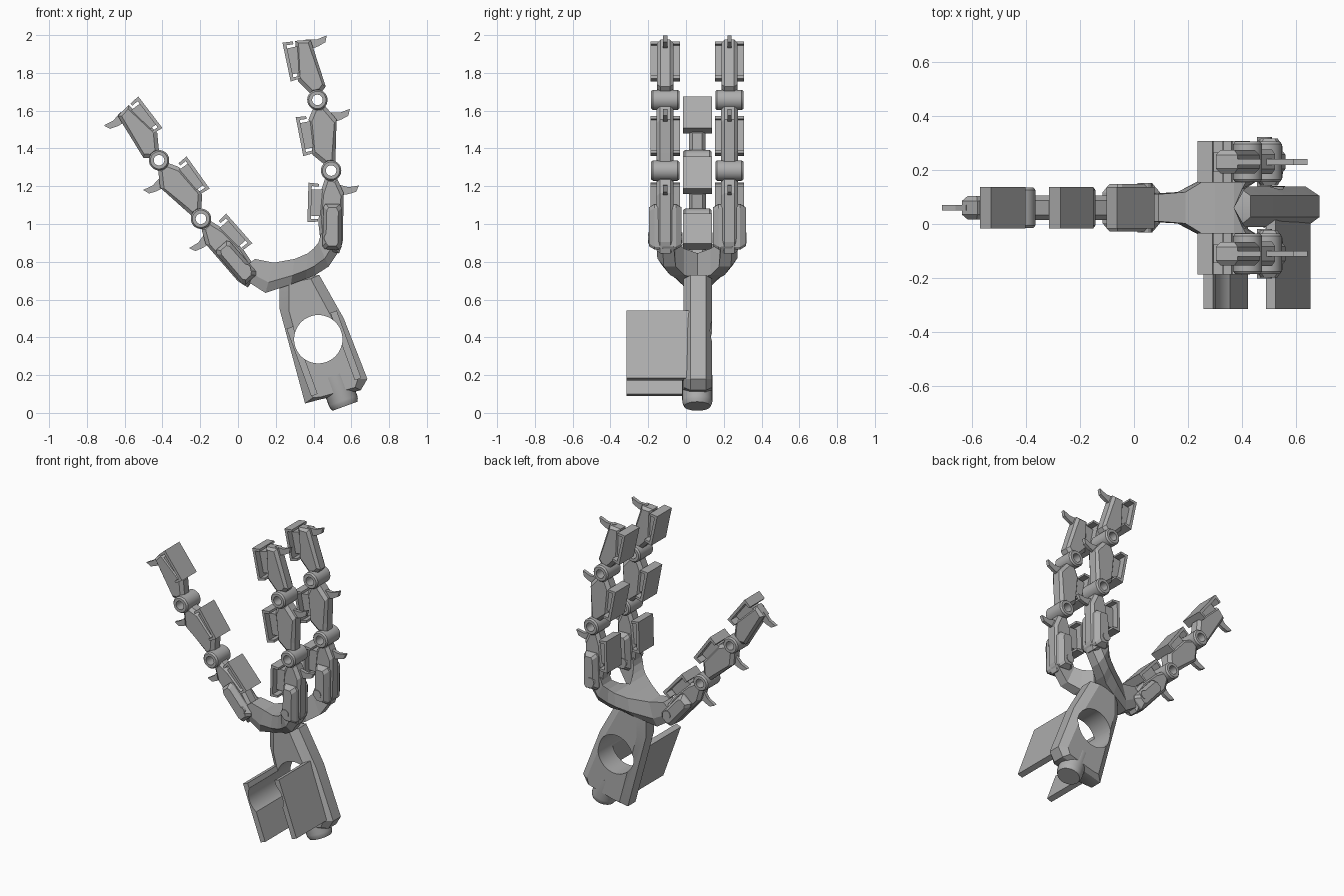
import bpy, bmesh, math
from mathutils import Vector

if "Cube" in bpy.data.objects:
    bpy.data.objects.remove(bpy.data.objects["Cube"])

grey = bpy.data.materials.new("metal grey")
grey.diffuse_color = (0.42, 0.42, 0.42, 1)
grey.use_nodes = True
grey.node_tree.nodes["Principled BSDF"].inputs["Base Color"].default_value = grey.diffuse_color
YC = 0.06  # mirror plane of the hand


def finish(name, bm):
    bmesh.ops.recalc_face_normals(bm, faces=bm.faces)
    me = bpy.data.meshes.new(name)
    bm.to_mesh(me)
    bm.free()
    ob = bpy.data.objects.new(name, me)
    bpy.context.collection.objects.link(ob)
    me.materials.append(grey)
    return ob


def loft(name, rings, closed=False):
    """Skin equal-length rings of points; cap the ends unless closed."""
    bm = bmesh.new()
    vs = [[bm.verts.new(p) for p in r] for r in rings]
    n = len(vs[0])
    pairs = list(zip(vs, vs[1:])) + ([(vs[-1], vs[0])] if closed else [])
    for a, b in pairs:
        for i in range(n):
            j = (i + 1) % n
            bm.faces.new((a[i], a[j], b[j], b[i]))
    if not closed:
        bm.faces.new(vs[0])
        bm.faces.new(vs[-1])
    return finish(name, bm)


def frame(origin, angle, side, yc):
    """Map (along, inward, across) to the world; angle leans toward -x."""
    a = math.radians(angle)
    u = (-math.sin(a), math.cos(a))
    w = (-math.cos(a) * side, -math.sin(a) * side)
    return lambda p, y: Vector((origin[0] + u[0] * p[0] + w[0] * p[1], yc + y,
                                origin[1] + u[1] * p[0] + w[1] * p[1]))


def shrink(pts, d):
    """Move each point toward the middle by d in each direction."""
    cx = sum(p[0] for p in pts) / len(pts)
    cy = sum(p[1] for p in pts) / len(pts)
    def f(v, c):
        return v - math.copysign(min(d, abs(v - c)), v - c)
    return [(f(x, cx), f(y, cy)) for x, y in pts]


def slab(name, to, pts, half, cham=0.0, d=0.015):
    """Profile extruded across the finger, with optional chamfered sides."""
    if not cham:
        return loft(name, [[to(p, y) for p in pts] for y in (-half, half)])
    small = shrink(pts, d)
    return loft(name, [[to(p, y) for p in q] for q, y in
                       ((small, -half), (pts, cham - half), (pts, half - cham), (small, half))])


def circle(c, r, n):
    return [(c[0] + r * math.cos(2 * math.pi * i / n),
             c[1] + r * math.sin(2 * math.pi * i / n)) for i in range(n)]


def barrel(name, to, c, ro, ri, half, n=24):
    """Hollow joint barrel."""
    o, i = circle(c, ro, n), circle(c, ri, n)
    m = circle(c, ro - 0.008, n)
    ob = loft(name, [[to(p, y) for p in q] for q, y in
                     ((i, -half), (m, -half), (o, 0.01 - half), (o, half - 0.01), (m, half), (i, half))], True)
    smooth(ob)


def smooth(ob):
    bpy.ops.object.select_all(action='DESELECT')
    bpy.context.view_layer.objects.active = ob
    ob.select_set(True)
    bpy.ops.object.shade_smooth_by_angle(angle=math.radians(25))


# link profiles: (along, inward)
LOWER = [(-.08, -.055), (-.02, -.072), (.24, -.07), (.312, -.035), (.316, .03), (.25, .05), (.08, .06), (-.06, .04)]
MIDDLE = [(.04, -.03), (.09, -.042), (.26, -.08), (.34, -.035), (.342, .03), (.29, .065), (.10, .08), (.04, .03)]
TIP = [(.04, -.035), (.06, -.058), (.28, -.035), (.32, -.03), (.33, .05), (.12, .08), (.04, .03)]


def pad(name, to, u0, w):
    """Grip plate with flared lips folded back at both ends."""
    u1 = u0 + 0.21
    slab(name, to, [(u0, w), (u1, w), (u1 - .005, w - .055), (u1 - .02, w - .055), (u1 - .018, w - .018),
                    (u0 + .018, w - .018), (u0 + .02, w - .055), (u0 + .005, w - .055)], 0.077)
    slab(name + "_mount", to, [(u0 + .035, .03), (u1 - .035, .03),
                               (u1 - .035, w - .01), (u0 + .035, w - .01)], 0.035)


def spike(name, to, u, w):
    """Thin hook on the back of a link."""
    slab(name, to, [(u - .035, w + .03), (u - .025, w - .03), (u - .012, w - .07), (u + .022, w - .085),
                    (u + .012, w - .03), (u + .025, w + .03)], 0.011)


def finger(name, base, angles, side, yc):
    to = frame(base, angles[0], side, yc)
    slab(name + "_lower_link", to, LOWER, .045, .018)
    slab(name + "_knuckle_guard", to, [(-.06, -.055), (-.045, -.065), (.16, -.062), (.18, -.05),
                                       (.18, .025), (.165, .035), (-.045, .035), (-.06, .02)], .087, .03, .018)
    for s in (-1, 1):  # pivot pin heads
        loft(name + "_pin", [[to(p, s * y) for p in circle((0, 0), .028, 16)] for y in (.06, .091)])
    pad(name + "_lower_pad", to, .08, .118)
    spike(name + "_lower_spike", to, .26, -.065)
    barrel(name + "_lower_joint", to, (.357, 0), .054, .028, .075)
    j = to((.357, 0), 0)
    to = frame((j.x, j.z), angles[1], side, yc)
    slab(name + "_middle_link", to, MIDDLE, .045, .018)
    pad(name + "_middle_pad", to, .103, .13)
    spike(name + "_middle_spike", to, .28, -.075)
    barrel(name + "_upper_joint", to, (.381, 0), .054, .028, .075)
    j = to((.381, 0), 0)
    to = frame((j.x, j.z), angles[2], side, yc)
    slab(name + "_tip_link", to, TIP, .043, .018)
    pad(name + "_tip_pad", to, .125, .118)
    spike(name + "_tip_spike", to, .302, -.035)


finger("front_finger", (.483, .926), (-1.6, 11, 12), 1, YC - .17)
finger("back_finger", (.483, .926), (-1.6, 11, 12), 1, YC + .17)
finger("thumb", (.04, .76), (41.4, 35.6, 37.5), -1, YC)

# palm: two mirrored branches from thumb root to the finger roots
# section: low point, high point, inner and outer distance from the middle
SECTIONS = [((-.01, .735), (.09, .815), 0, .05), ((.145, .635), (.19, .795), 0, .058),
            ((.28, .68), (.30, .815), 0, .125), ((.36, .71), (.37, .845), 0, .165),
            ((.41, .73), (.40, .87), .07, .185), ((.48, .775), (.425, .90), .115, .212),
            ((.55, .88), (.44, .95), .125, .215)]
for label, s in (("front", -1), ("back", 1)):
    rings = []
    for (lx, lz), (hx, hz), a, b in SECTIONS:
        mx, mz = lx + (hx - lx) * .35, lz + (hz - lz) * .35
        c = a + (b - a) * .65
        rings.append([(lx, YC + s * a, lz), (lx, YC + s * c, lz), (mx, YC + s * b, mz),
                      (hx, YC + s * b, hz), (hx, YC + s * a, hz)])
    loft("palm_" + label, rings)

# wrist block with chamfered rim
OUTER = [(.22, .70), (.22, .55), (.355, .05), (.43, .07), (.65, .12), (.685, .18), (.56, .5), (.43, .73)]
INNER = [(.27, .69), (.27, .54), (.395, .08), (.44, .085), (.62, .135), (.635, .18), (.51, .48), (.385, .71)]
wrist = loft("wrist_block", [[(x, y, z) for x, z in q] for q, y in
                             ((INNER, -.012), (OUTER, .025), (OUTER, .105), (INNER, .138))])

# side plates reaching forward
lean = frame((.455, .315), 20, 1, 0)
plates = []
for label, w in (("left", .123), ("right", -.123)):
    plates.append(loft(label + "_plate", [[lean(p, y) for p in
                  ((-.19, w - .018), (.19, w - .018), (.19, w + .018), (-.19, w + .018))] for y in (-.315, .06)]))

# round bore through the wrist and plates
bore = loft("bore_cutter", [[(x, y, z) for x, z in circle((.425, .39), .128, 48)] for y in (-.5, .5)])
bore.hide_render = True
for ob in [wrist] + plates:
    m = ob.modifiers.new("bore", 'BOOLEAN')
    m.object, m.operation, m.solver = bore, 'DIFFERENCE', 'EXACT'
    bpy.context.view_layer.objects.active = ob
    bpy.ops.object.modifier_apply(modifier=m.name)
    smooth(ob)
bpy.data.objects.remove(bore)

# round plug under the wrist
ax = Vector((.342, 0, -.94))
side = Vector((.94, 0, .342))
top = Vector((.525, YC, .15))
plug = [[top + ax * t + side * x + Vector((0, y, 0)) for x, y in circle((0, 0), r, 24)]
        for t, r in ((-.05, .08), (.09, .08), (.105, .078), (.122, .07))]
smooth(loft("wrist_plug", plug))
